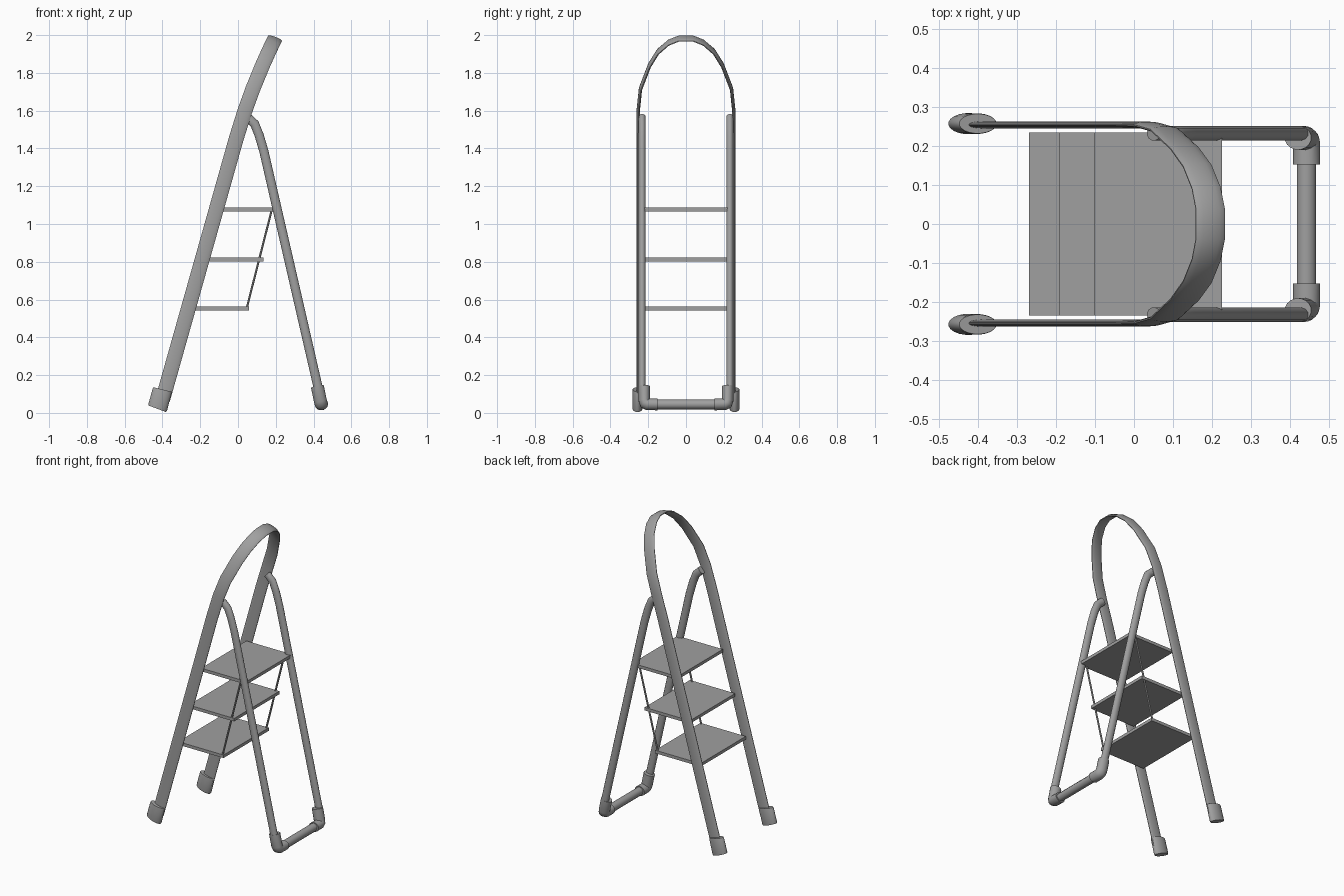
import bpy
import bmesh
import math
from mathutils import Vector

if "Cube" in bpy.data.objects:
    bpy.data.objects.remove(bpy.data.objects["Cube"])

metal = bpy.data.materials.new("grey metal")
metal.use_nodes = True
GREY = (0.35, 0.35, 0.35, 1)
metal.diffuse_color = GREY
metal.node_tree.nodes["Principled BSDF"].inputs["Base Color"].default_value = GREY


def finish(name, bm, smooth=True):
    bmesh.ops.recalc_face_normals(bm, faces=bm.faces)
    mesh = bpy.data.meshes.new(name)
    bm.to_mesh(mesh)
    bm.free()
    mesh.materials.append(metal)
    obj = bpy.data.objects.new(name, mesh)
    bpy.context.collection.objects.link(obj)
    if smooth:
        bpy.ops.object.select_all(action="DESELECT")
        obj.select_set(True)
        bpy.context.view_layer.objects.active = obj
        bpy.ops.object.shade_smooth_by_angle(angle=math.radians(40))
    return obj


def sweep(name, path, side, a, b, sides=12, scales=None):
    """Elliptical tube along path: radius a along 'side', radius b across it."""
    bm = bmesh.new()
    path = [Vector(p) for p in path]
    rings = []
    for i, p in enumerate(path):
        before = (p - path[i - 1]).normalized() if i else Vector()
        after = (path[i + 1] - p).normalized() if i < len(path) - 1 else Vector()
        tangent = (before + after).normalized()
        u = Vector(side)
        u = (u - tangent * u.dot(tangent)).normalized()
        v = tangent.cross(u)
        s = scales[i] if scales else 1
        ring = []
        for k in range(sides):
            t = math.tau * (k + 0.5) / sides
            ring.append(bm.verts.new(p + s * (u * a * math.cos(t) + v * b * math.sin(t))))
        rings.append(ring)
    for r, q in zip(rings, rings[1:]):
        for k in range(sides):
            n = (k + 1) % sides
            bm.faces.new((r[k], r[n], q[n], q[k]))
    bm.faces.new(rings[0])
    bm.faces.new(rings[-1])
    return finish(name, bm)


# Front frame: two rails joined by a bowed arch
def rail_x(z):
    return -0.385 + 0.282 * (z - 0.12) + 0.055 * (max(0, z - 1.45) / 0.53) ** 2


half = [(0.254, 0.07), (0.254, 0.8), (0.254, 1.45), (0.253, 1.6), (0.241, 1.715),
        (0.193, 1.84), (0.148, 1.912), (0.092, 1.96), (0.037, 1.982)]
outline = half + [(-y, z) for y, z in reversed(half)]
sweep("front_frame", [(rail_x(z), y, z) for y, z in outline],
      (0.94, 0, -0.34), 0.04, 0.009, 16)

for y_sign, label in ((1, "back"), (-1, "front")):
    # Foot cap on each front rail
    sweep("foot_cap_" + label,
          [(x, y_sign * 0.257, z) for x, z in
           ((-0.428, 0.022), (-0.425, 0.03), (-0.402, 0.116), (-0.4, 0.124))],
          (0, 1, 0), 0.027, 0.053, 20, (0.96, 1, 0.98, 0.93))

    # Support leg with a bent top end
    sweep("support_leg_" + label,
          [(x, y_sign * 0.232, z) for x, z in
           ((0.05, 1.565), (0.088, 1.53), (0.112, 1.47), (0.137, 1.385), (0.425, 0.13))],
          (0, 1, 0), 0.019, 0.025, 12)

    # Elbow joining the leg to the bottom bar
    sweep("elbow_" + label,
          [(x, y_sign * y, z) for x, y, z in
           ((0.442, 0.152, 0.045), (0.442, 0.205, 0.045), (0.44, 0.216, 0.05),
            (0.436, 0.22, 0.064), (0.42, 0.221, 0.141))],
          (0.975, 0, 0.224), 0.035, 0.031, 16)

    # Thin rod linking the step ends
    sweep("link_rod_" + label,
          [(0.18, y_sign * 0.225, 1.08), (0.045, y_sign * 0.225, 0.55)],
          (0, 1, 0), 0.006, 0.006, 8)

# Bottom bar
sweep("bottom_bar", [(0.442, -0.17, 0.045), (0.442, 0.17, 0.045)],
      (1, 0, 0), 0.026, 0.026, 10)

# Three flat steps
for i, (x, z) in enumerate(((-0.105, 0.552), (-0.028, 0.812), (0.061, 1.077))):
    bm = bmesh.new()
    bmesh.ops.create_cube(bm, size=1)
    bmesh.ops.scale(bm, vec=(0.328, 0.468, 0.02), verts=bm.verts)
    bmesh.ops.translate(bm, vec=(x, 0, z), verts=bm.verts)
    finish("step_" + str(i + 1), bm, smooth=False)
